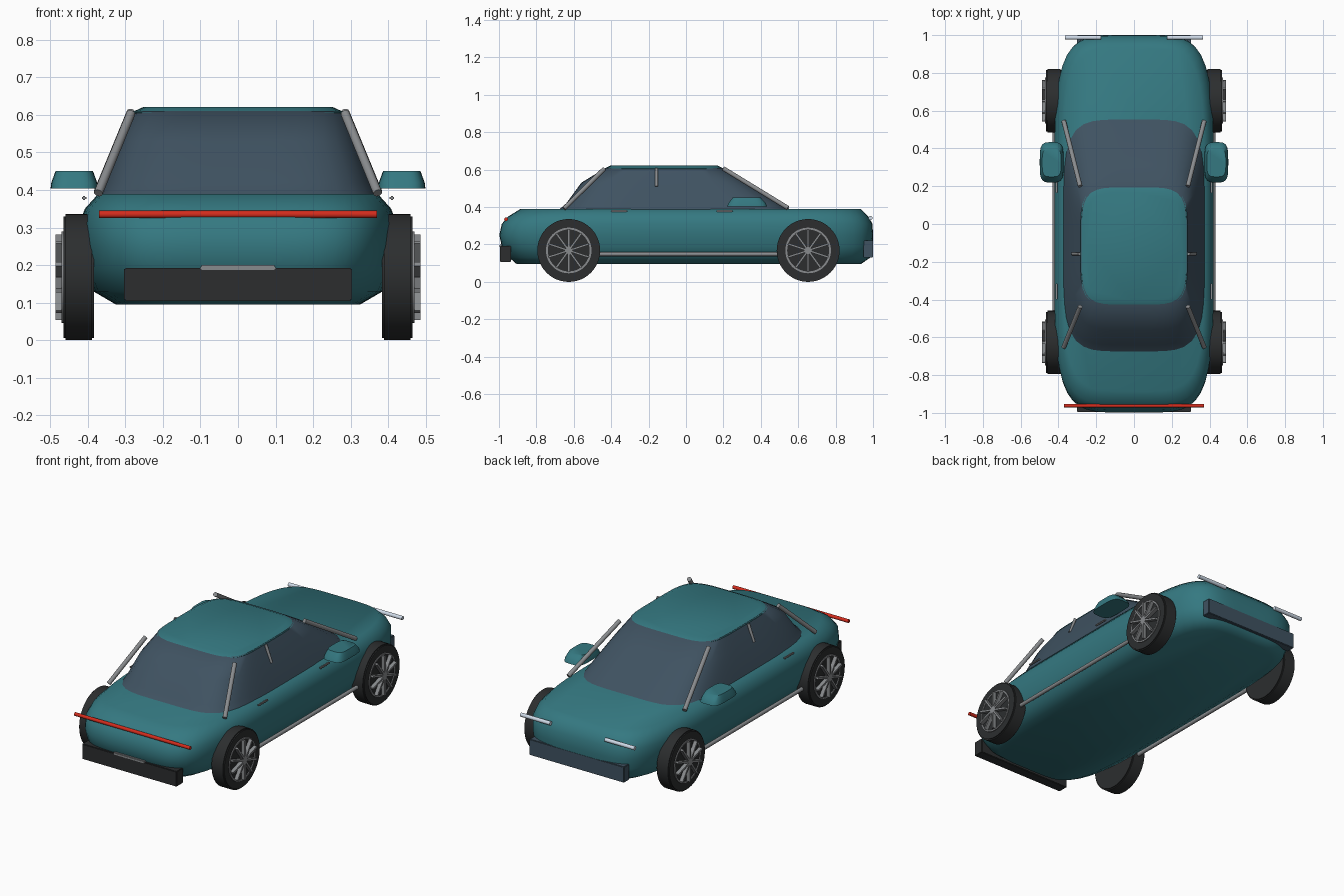
import bpy, bmesh
from math import sin, cos, pi, radians
from mathutils import Vector, Matrix

if "Cube" in bpy.data.objects:
    bpy.data.objects.remove(bpy.data.objects["Cube"])


def material(name, rgb):
    m = bpy.data.materials.new(name)
    m.diffuse_color = (*rgb, 1)
    m.use_nodes = True
    m.node_tree.nodes["Principled BSDF"].inputs["Base Color"].default_value = m.diffuse_color
    return m


TEAL = material("teal_paint", (0.035, 0.19, 0.22))
GLASS = material("dark_glass", (0.05, 0.085, 0.12))
BLACK = material("black_rubber", (0.025, 0.027, 0.028))
RED = material("red_light", (0.65, 0.025, 0.012))
WHITE = material("white_light", (0.62, 0.7, 0.8))
METAL = material("metal", (0.25, 0.26, 0.27))


def finish(bm, name, mat, angle=35):
    bmesh.ops.recalc_face_normals(bm, faces=bm.faces)
    me = bpy.data.meshes.new(name)
    bm.to_mesh(me)
    bm.free()
    ob = bpy.data.objects.new(name, me)
    bpy.context.collection.objects.link(ob)
    me.materials.append(mat)
    bpy.ops.object.select_all(action='DESELECT')
    ob.select_set(True)
    bpy.context.view_layer.objects.active = ob
    bpy.ops.object.shade_smooth_by_angle(angle=radians(angle))
    return ob


def loft(name, sections, mat, n=5, seg=64, cx=0, angle=35):
    """Stack rounded-rectangle outlines: (z, half width, y min, y max)."""
    bm = bmesh.new()
    rings = []
    for z, hx, y0, y1 in sections:
        ring = []
        for i in range(seg):
            t = 2 * pi * (i + 0.5) / seg
            c, s = cos(t), sin(t)
            k = (abs(c) ** n + abs(s) ** n) ** (-1 / n)
            ring.append(bm.verts.new((cx + hx * c * k, (y0 + y1) / 2 + (y1 - y0) / 2 * s * k, z)))
        rings.append(ring)
    for a, b in zip(rings, rings[1:]):
        for i in range(seg):
            j = (i + 1) % seg
            bm.faces.new((a[i], a[j], b[j], b[i]))
    bm.faces.new(rings[0])
    bm.faces.new(rings[-1])
    return finish(bm, name, mat, angle)


def add_rod(bm, p, q, r, seg=16):
    p, q = Vector(p), Vector(q)
    d = q - p
    mtx = Matrix.Translation((p + q) / 2) @ d.to_track_quat('Z', 'Y').to_matrix().to_4x4()
    bmesh.ops.create_cone(bm, cap_ends=True, segments=seg, radius1=r, radius2=r,
                          depth=d.length, matrix=mtx)


def rod(name, p, q, r, mat, seg=16):
    bm = bmesh.new()
    add_rod(bm, p, q, r, seg)
    return finish(bm, name, mat)


def box(name, lo, hi, mat):
    lo, hi = Vector(lo), Vector(hi)
    bm = bmesh.new()
    bmesh.ops.create_cube(bm, size=1, matrix=Matrix.Translation((lo + hi) / 2) @ Matrix.Diagonal((*(hi - lo), 1)))
    bmesh.ops.bevel(bm, geom=bm.edges[:], offset=0.003, segments=2, affect='EDGES')
    return finish(bm, name, mat)


def wheel(tag, s, y, r=0.168):
    # tyre
    bm = bmesh.new()
    add_rod(bm, (s * 0.383, y, r), (s * 0.465, y, r), r, 48)
    rim_edges = [e for e in bm.edges if abs(e.verts[0].co.x - e.verts[1].co.x) < 1e-4]
    bmesh.ops.bevel(bm, geom=rim_edges, offset=0.006, segments=2, affect='EDGES')
    finish(bm, tag + "_tyre", BLACK, 50)
    # rim ring: swept square profile
    bm = bmesh.new()
    prof = [(0.463, 0.112), (0.470, 0.112), (0.470, 0.122), (0.463, 0.122)]
    rings = [[bm.verts.new((s * x, y + q * cos(2 * pi * i / 48), r + q * sin(2 * pi * i / 48)))
              for x, q in prof] for i in range(48)]
    for i in range(48):
        a, b = rings[i], rings[(i + 1) % 48]
        for k in range(4):
            bm.faces.new((a[k], a[(k + 1) % 4], b[(k + 1) % 4], b[k]))
    # hub and spokes
    add_rod(bm, (s * 0.463, y, r), (s * 0.486, y, r), 0.02, 24)
    for i in range(10):
        mtx = (Matrix.Translation((s * 0.475, y, r)) @ Matrix.Rotation(2 * pi * i / 10, 4, 'X')
               @ Matrix.Translation((0, 0, 0.064)) @ Matrix.Diagonal((0.022, 0.011, 0.1, 1)))
        bmesh.ops.create_cube(bm, size=1, matrix=mtx)
    finish(bm, tag + "_rim", METAL)


# main body, glass cabin and roof panel
loft("body", [(0.095, 0.325, -0.905, 0.935), (0.13, 0.385, -0.945, 0.985), (0.19, 0.41, -0.985, 0.997),
              (0.25, 0.42, -0.998, 1.0), (0.31, 0.422, -0.985, 0.997), (0.35, 0.408, -0.95, 0.975),
              (0.39, 0.372, -0.885, 0.935)], TEAL, seg=96, angle=60)
loft("cabin_glass", [(0.385, 0.375, -0.68, 0.56), (0.42, 0.362, -0.64, 0.51),
                     (0.53, 0.318, -0.56, 0.335), (0.61, 0.278, -0.43, 0.2)], GLASS, angle=50)
loft("roof", [(0.598, 0.278, -0.43, 0.2), (0.607, 0.283, -0.433, 0.2), (0.621, 0.252, -0.405, 0.17)], TEAL, angle=60)

# parts repeated on both sides
for side, s in (("left", -1), ("right", 1)):
    wheel(side + "_front_wheel", s, -0.627)
    wheel(side + "_back_wheel", s, 0.653)
    rod(side + "_front_pillar", (s * 0.372, -0.652, 0.392), (s * 0.285, -0.437, 0.604), 0.012, METAL)
    rod(side + "_back_pillar", (s * 0.372, 0.545, 0.395), (s * 0.285, 0.2, 0.606), 0.012, METAL)
    rod(side + "_middle_pillar", (s * 0.325, -0.158, 0.51), (s * 0.289, -0.158, 0.606), 0.008, METAL)
    rod(side + "_sill_trim", (s * 0.42, -0.5, 0.148), (s * 0.42, 0.52, 0.148), 0.011, METAL)
    for tag, y in (("a", -0.357), ("b", 0.207)):
        box(f"{side}_door_handle_{tag}", (s * 0.41 - 0.006, y - 0.043, 0.373),
            (s * 0.41 + 0.006, y + 0.043, 0.384), METAL)
    loft(side + "_mirror", [(0.404, 0.063, 0.22, 0.433), (0.42, 0.061, 0.226, 0.427), (0.45, 0.05, 0.25, 0.4)],
         TEAL, n=4, seg=40, cx=s * 0.436, angle=50)
    rod(side + "_light_strip", (s * 0.175, 0.987, 0.342), (s * 0.365, 0.987, 0.342), 0.011, WHITE)

# end details
rod("red_light_bar", (-0.37, -0.962, 0.335), (0.37, -0.962, 0.335), 0.01, RED)
box("black_bumper", (-0.303, -0.995, 0.105), (0.303, -0.935, 0.193), BLACK)
box("plate_trim", (-0.1, -0.998, 0.184), (0.1, -0.97, 0.2), METAL)
box("grille_panel", (-0.303, 0.95, 0.13), (0.303, 1.0, 0.222), GLASS)
